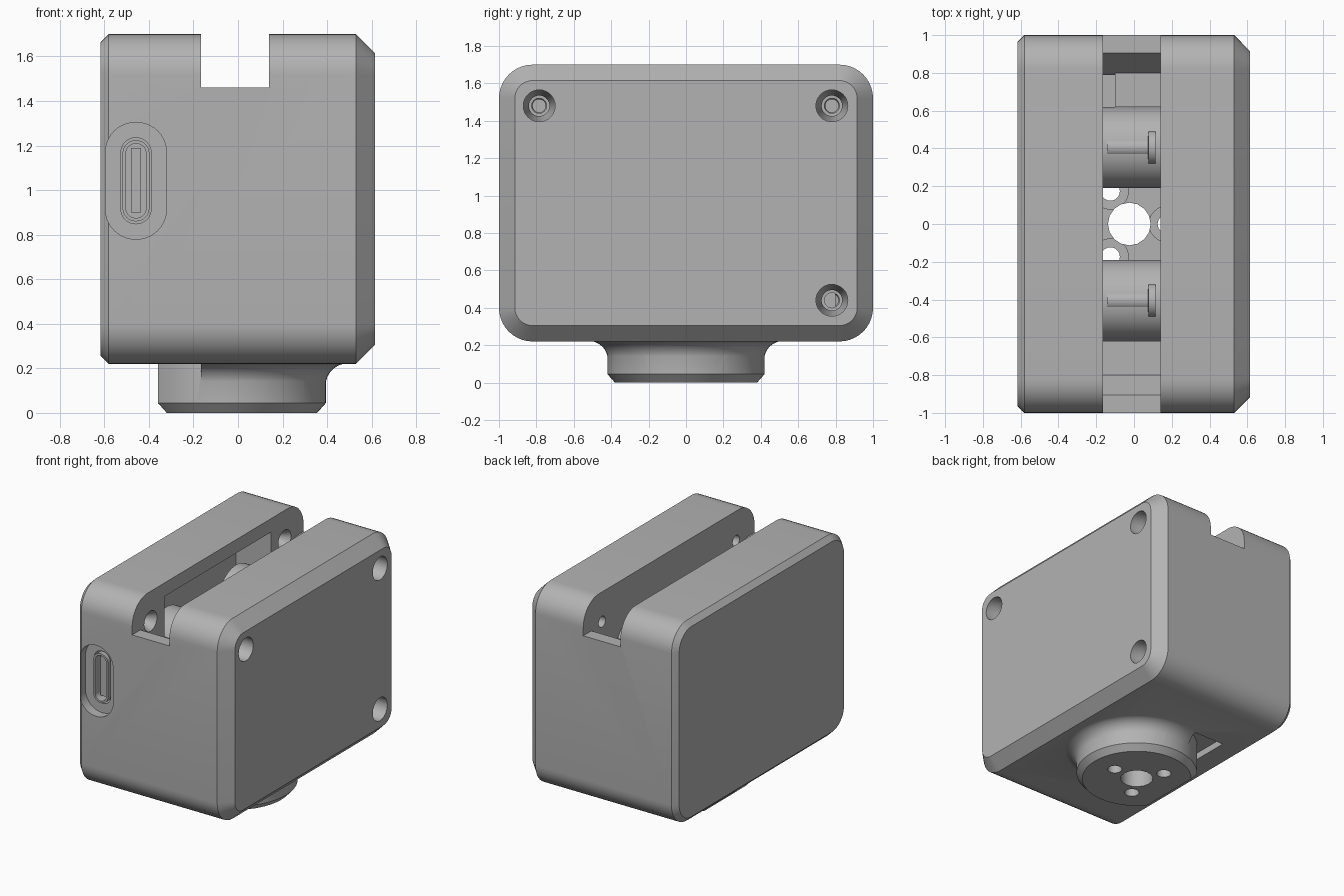
import bpy, bmesh, math
from mathutils import Vector

cube = bpy.data.objects.get("Cube")
if cube:
    bpy.data.objects.remove(cube, do_unlink=True)

grey = bpy.data.materials.new("plain grey")
grey.use_nodes = True
GREY = (0.45, 0.45, 0.45, 1)
grey.diffuse_color = GREY
grey.node_tree.nodes["Principled BSDF"].inputs["Base Color"].default_value = GREY


def loft(name, rings):
    """Closed solid through rings of equal point count."""
    bm = bmesh.new()
    loops = [[bm.verts.new(p) for p in ring] for ring in rings]
    n = len(loops[0])
    for a, b in zip(loops, loops[1:]):
        for i in range(n):
            bm.faces.new((a[i], a[(i + 1) % n], b[(i + 1) % n], b[i]))
    bm.faces.new(loops[0])
    bm.faces.new(loops[-1])
    bmesh.ops.recalc_face_normals(bm, faces=bm.faces)
    mesh = bpy.data.meshes.new(name)
    bm.to_mesh(mesh)
    bm.free()
    mesh.materials.append(grey)
    ob = bpy.data.objects.new(name, mesh)
    bpy.context.collection.objects.link(ob)
    return ob


def place(axis, t, u, v):
    return Vector({"x": (t, u, v), "y": (u, t, v), "z": (u, v, t)}[axis])


def rounded(axis, t, cu, cv, hu, hv, r, seg=10):
    """Rounded rectangle ring lying across the axis."""
    pts = []
    for k, (su, sv) in enumerate(((1, 1), (-1, 1), (-1, -1), (1, -1))):
        for i in range(seg + 1):
            a = math.pi / 2 * (k + i / seg)
            pts.append(place(axis, t, cu + su * (hu - r) + r * math.cos(a),
                             cv + sv * (hv - r) + r * math.sin(a)))
    return pts


def turned(name, axis, cu, cv, profile, seg=32):
    """Round solid from (position, radius) steps along an axis."""
    return loft(name, [[place(axis, t, cu + r * math.cos(2 * math.pi * i / seg),
                              cv + r * math.sin(2 * math.pi * i / seg)) for i in range(seg)]
                       for t, r in profile])


def prism(name, axis, t0, t1, outline):
    return loft(name, [[place(axis, t, u, v) for u, v in outline] for t in (t0, t1)])


def box(name, x0, x1, y0, y1, z0, z1):
    return prism(name, "x", x0, x1, [(y0, z0), (y1, z0), (y1, z1), (y0, z1)])


def pill(name, y0, y1, w, h):
    return loft(name, [rounded("y", y, -0.458, 1.042, w, h, w * 0.98) for y in (y0, y1)])


def combine(target, other, operation="DIFFERENCE"):
    other.hide_render = True
    mod = target.modifiers.new("cut", "BOOLEAN")
    mod.operation, mod.object, mod.solver = operation, other, "EXACT"
    bpy.context.view_layer.objects.active = target
    bpy.ops.object.modifier_apply(modifier=mod.name)
    bpy.data.objects.remove(other, do_unlink=True)


# Case: rounded block with a chamfer on each side
L, R = -0.165, 0.14
case = loft("case", [rounded("x", x, 0, 0.96, 1 - i, 0.74 - i, 0.18 - i)
                     for x, i in ((-0.618, 0.037), (-0.581, 0), (0.53, 0), (0.615, 0.085))])

# Top channel, inner chamber and side pocket
combine(case, box("channel", L, R, -1.2, 1.2, 1.46, 1.9))
half = [(0.93, 1.5), (0.79, 1.28), (0.79, 0.3)]
combine(case, prism("chamber", "x", L, R, half + [(-y, z) for y, z in reversed(half)]))
combine(case, box("side_pocket", -0.45, L + 0.01, -0.62, 0.62, 0.32, 1.6))
combine(case, box("bottom_recess", -0.42, L - 0.001, -0.46, 0.46, 0.1, 0.27))

# Round mounting foot, flat on one side, with a flared root on the other
CX = -0.025
foot = turned("foot", "z", CX, 0, [(0, 0.38), (0.045, 0.42), (0.285, 0.42)], 64)
combine(foot, prism("foot_flat", "y", -1, 1,
                    [(-0.7, -0.1), (-0.231, -0.1), (-0.36, 0.045), (-0.36, 0.5), (-0.7, 0.5)]))
arc = [math.pi / 2 * i / 8 for i in range(9)]
flare = turned("flare", "z", CX, 0, [(0.12, 0.3)] + [(0.122 + 0.1 * math.sin(a),
               0.518 - 0.1 * math.cos(a)) for a in arc] + [(0.26, 0.518)], 64)
combine(flare, box("flare_trim", -1, L, -1, 1, 0, 1))
combine(foot, flare, "UNION")
combine(case, foot, "UNION")

# Centre hole and three counterbored screw holes in the foot
combine(case, turned("centre_hole", "z", CX, 0, [(-0.1, 0.113), (0.6, 0.113)], 16))
for k in range(3):
    a = 2 * math.pi * k / 3
    combine(case, turned("foot_screw_hole", "z", CX + 0.2 * math.cos(a), 0.2 * math.sin(a),
                         [(-0.1, 0.05), (0.19, 0.05), (0.191, 0.095), (0.31, 0.095)], 24))

# Case screw holes in the broad side
for y, z in ((-0.785, 1.48), (0.78, 1.48), (0.78, 0.44)):
    combine(case, turned("case_screw_hole", "x", y, z,
                         [(-0.4, 0.035), (-0.24, 0.035), (-0.164, 0.075), (-0.16, 0.04),
                          (0.3, 0.04), (0.301, 0.055), (0.45, 0.055), (0.54, 0.085),
                          (0.7, 0.085)]))

# Charging port: shallow recess, opening, metal shell and tongue
combine(case, pill("port_recess", -1.1, -0.93, 0.137, 0.262))
combine(case, pill("port_opening", -1.0, -0.7, 0.068, 0.193))
shell = pill("port_shell", -0.95, -0.69, 0.06, 0.182)
combine(shell, pill("shell_hollow", -1.0, -0.74, 0.045, 0.167))
tongue = box("port_tongue", -0.48, -0.436, -0.92, -0.72, 0.9, 1.19)

# Rollers, their pins and end blocks inside the chamber
parts = [case, shell, tongue]
for side, s in (("front", -1), ("back", 1)):
    y = 0.405 * s
    parts.append(turned(side + "_roller", "x", y, 1.19, [(-0.3, 0.215), (0.139, 0.215)], 48))
    parts.append(turned(side + "_pin", "x", y, 1.36,
                        [(-0.142, 0.055), (0.075, 0.055), (0.076, 0.09), (0.115, 0.09)]))
    lo, hi = sorted((0.62 * s, 0.8 * s))
    parts.append(box(side + "_block", -0.1 if s > 0 else L - 0.01, R + 0.01, lo, hi, 0.28, 1.3))

# Smooth shading with crisp edges
bpy.ops.object.select_all(action="DESELECT")
for ob in parts:
    ob.select_set(True)
bpy.context.view_layer.objects.active = case
bpy.ops.object.shade_smooth_by_angle(angle=math.radians(28))
